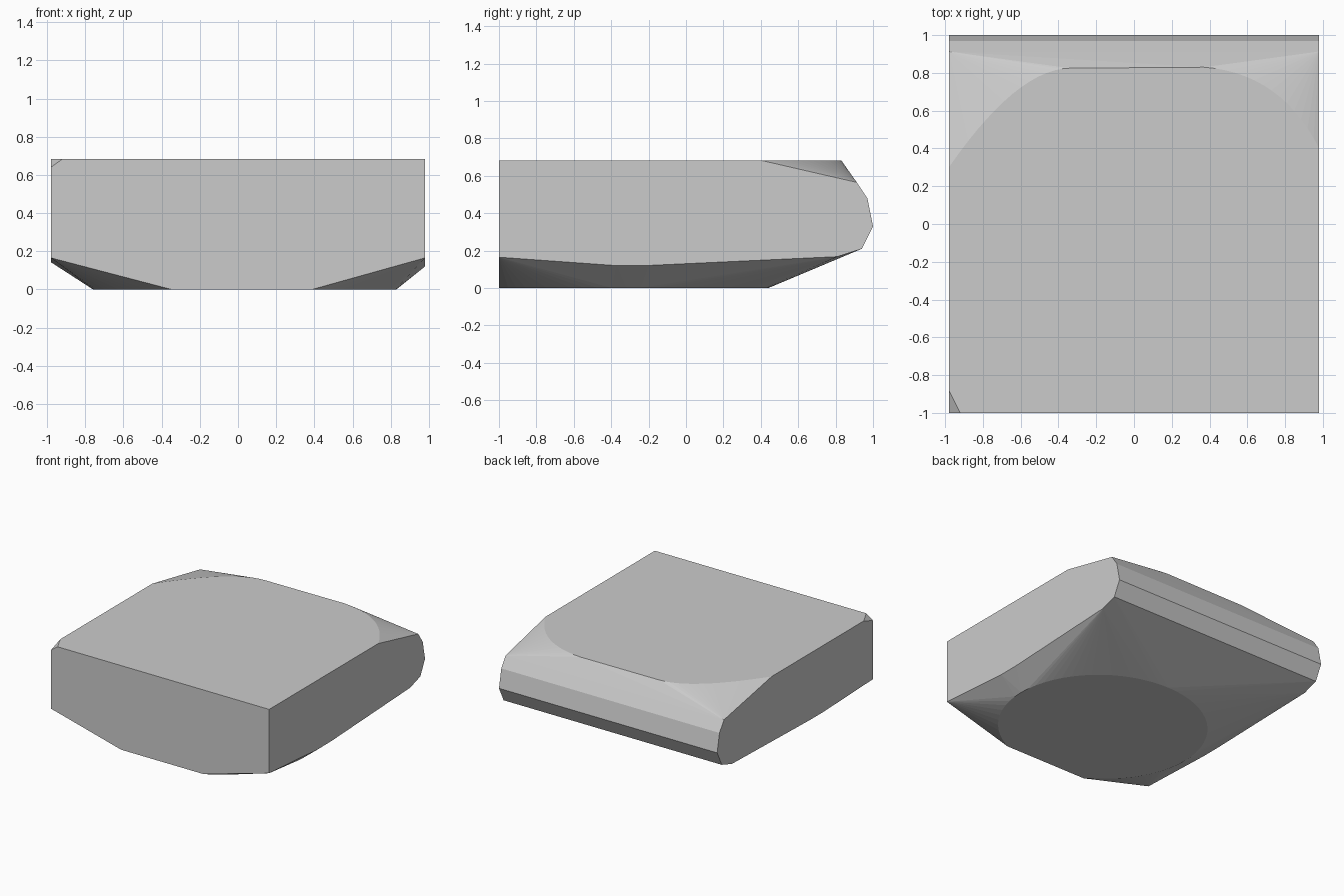
import bpy, bmesh, math
from mathutils import Vector

if "Cube" in bpy.data.objects:
    bpy.data.objects.remove(bpy.data.objects["Cube"])

W = 0.98   # half width
TOP = 0.683


def bend(p0, p1, p2, n=14):
    """Points along a rounded corner of the top face."""
    a, b, c = Vector(p0), Vector(p1), Vector(p2)
    pts = []
    for i in range(n + 1):
        t = i / n
        p = a * (1 - t) ** 2 + b * 2 * t * (1 - t) + c * t * t
        pts.append((p.x, p.y, TOP))
    return pts


pts = []

# Side outline shared by both ends: underside edge and faceted back
for s in (-1, 1):
    for y, z in [(-1, 0.165), (0.81, 0.168), (0.94, 0.21), (1.0, 0.33),
                 (0.97, 0.48), (0.913, 0.565)]:
        pts.append((s * W, y, z))
# Lowest stretch of each underside edge
pts += [(W, -0.37, 0.12), (W, -0.2, 0.121), (-W, -0.37, 0.142), (-W, -0.2, 0.142)]

# Top face with two rounded back corners and one clipped front corner
pts += bend((0.37, 0.83), (0.78, 0.80), (W, 0.40))
pts += bend((-0.34, 0.825), (-0.62, 0.82), (-W, 0.30))
pts += [(W, -1, TOP), (-0.92, -1, TOP), (-W, -0.88, TOP), (-W, -1, 0.64)]

# Round flat base, cut off straight by the front face
for i in range(64):
    a = math.tau * i / 64
    x, y = 0.035 + 0.795 * math.cos(a), -0.32 + 0.76 * math.sin(a)
    if y > -0.99:
        pts.append((x, y, 0))
pts += [(-0.35, -1, 0), (0.39, -1, 0)]

# Wrap the outlines into one faceted block
bm = bmesh.new()
for p in pts:
    bm.verts.new(p)
hull = bmesh.ops.convex_hull(bm, input=bm.verts)
loose = {g for g in hull["geom_interior"] + hull["geom_unused"]
         if isinstance(g, bmesh.types.BMVert)}
bmesh.ops.delete(bm, geom=list(loose), context="VERTS")
bmesh.ops.dissolve_limit(bm, angle_limit=math.radians(0.3),
                         verts=bm.verts, edges=bm.edges)
bmesh.ops.recalc_face_normals(bm, faces=bm.faces)

mesh = bpy.data.meshes.new("block")
bm.to_mesh(mesh)
bm.free()
grey = bpy.data.materials.new("light_grey")
grey.diffuse_color = (0.6, 0.6, 0.6, 1)
grey.use_nodes = True
grey.node_tree.nodes["Principled BSDF"].inputs["Base Color"].default_value = grey.diffuse_color
mesh.materials.append(grey)
block = bpy.data.objects.new("block", mesh)
bpy.context.collection.objects.link(block)
